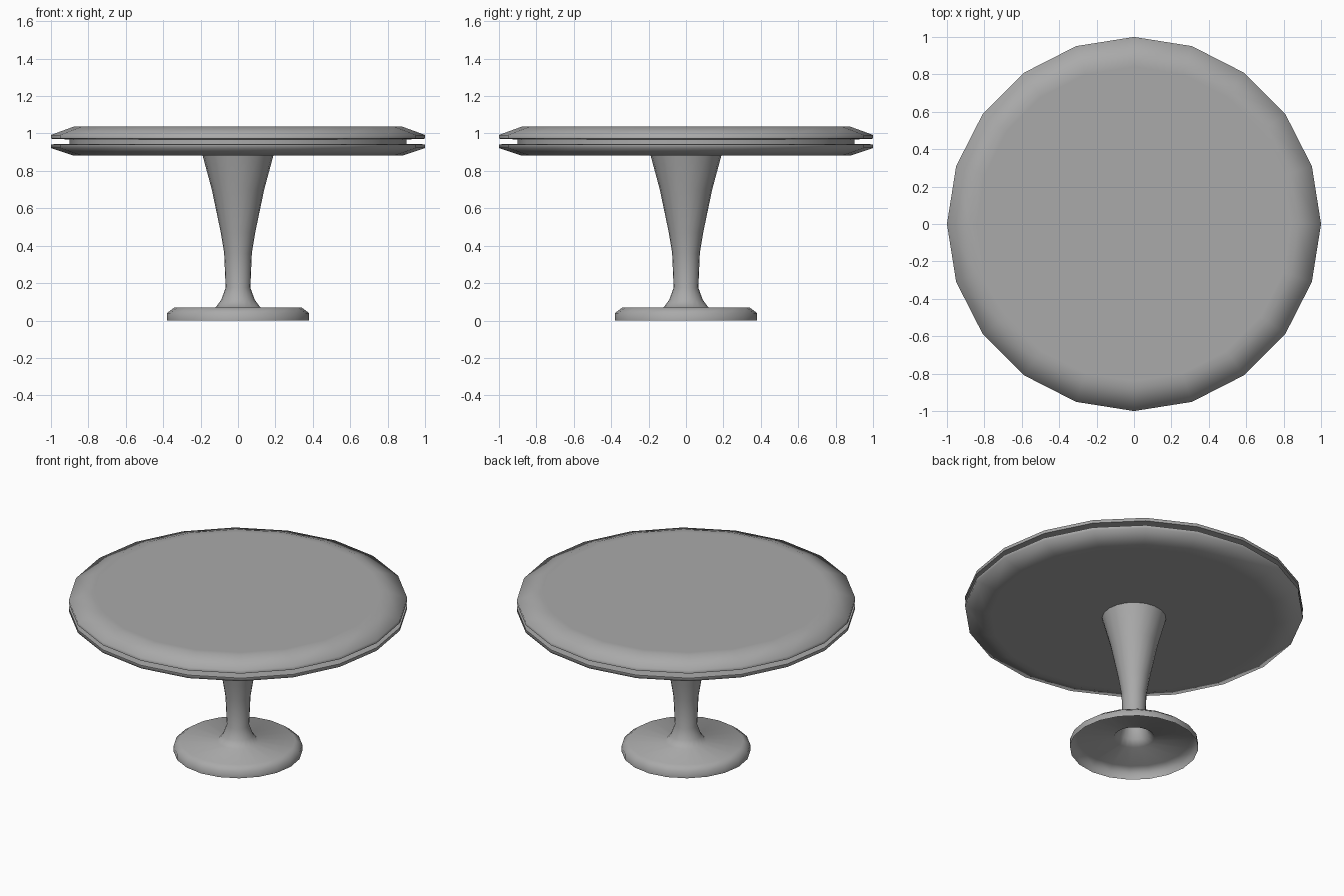
import bpy
import bmesh
import math

SIDES = 20

cube = bpy.data.objects.get("Cube")
if cube:
    bpy.data.objects.remove(cube, do_unlink=True)

grey = bpy.data.materials.new("plain_grey")
grey.use_nodes = True
colour = (0.4, 0.4, 0.4, 1)
grey.diffuse_color = colour
grey.node_tree.nodes["Principled BSDF"].inputs["Base Color"].default_value = colour


def lathe(name, profile, cap_start=False, cap_end=False):
    """Turn a (radius, height) profile, listed bottom to top, around z."""
    bm = bmesh.new()
    rings = []
    for r, z in profile:
        angles = [2 * math.pi * i / SIDES for i in range(SIDES)]
        rings.append([bm.verts.new((r * math.cos(a), r * math.sin(a), z)) for a in angles])
    for low, high in zip(rings, rings[1:]):
        for i in range(SIDES):
            j = (i + 1) % SIDES
            bm.faces.new((low[i], low[j], high[j], high[i]))
    if cap_start:
        bm.faces.new(rings[0][::-1])
    if cap_end:
        bm.faces.new(rings[-1])
    mesh = bpy.data.meshes.new(name)
    bm.to_mesh(mesh)
    bm.free()
    mesh.materials.append(grey)
    obj = bpy.data.objects.new(name, mesh)
    bpy.context.collection.objects.link(obj)
    bpy.ops.object.select_all(action="DESELECT")
    obj.select_set(True)
    bpy.context.view_layer.objects.active = obj
    bpy.ops.object.shade_smooth_by_angle(angle=math.radians(80))
    return obj


# Hollow foot flowing into the flared column, open underneath
lathe("pedestal", [
    (0.38, 0), (0.38, 0.04), (0.34, 0.07), (0.12, 0.07), (0.09, 0.11),
    (0.066, 0.175), (0.074, 0.36), (0.092, 0.47), (0.14, 0.7), (0.19, 0.885),
])

# Round top: two bevelled plates with a groove between them
lathe("table_top", [
    (0.84, 0.882), (0.88, 0.882), (1, 0.922), (1, 0.942), (0.9, 0.945),
    (0.9, 0.968), (1, 0.972), (1, 0.992), (0.88, 1.036), (0.84, 1.036),
], cap_start=True, cap_end=True)
